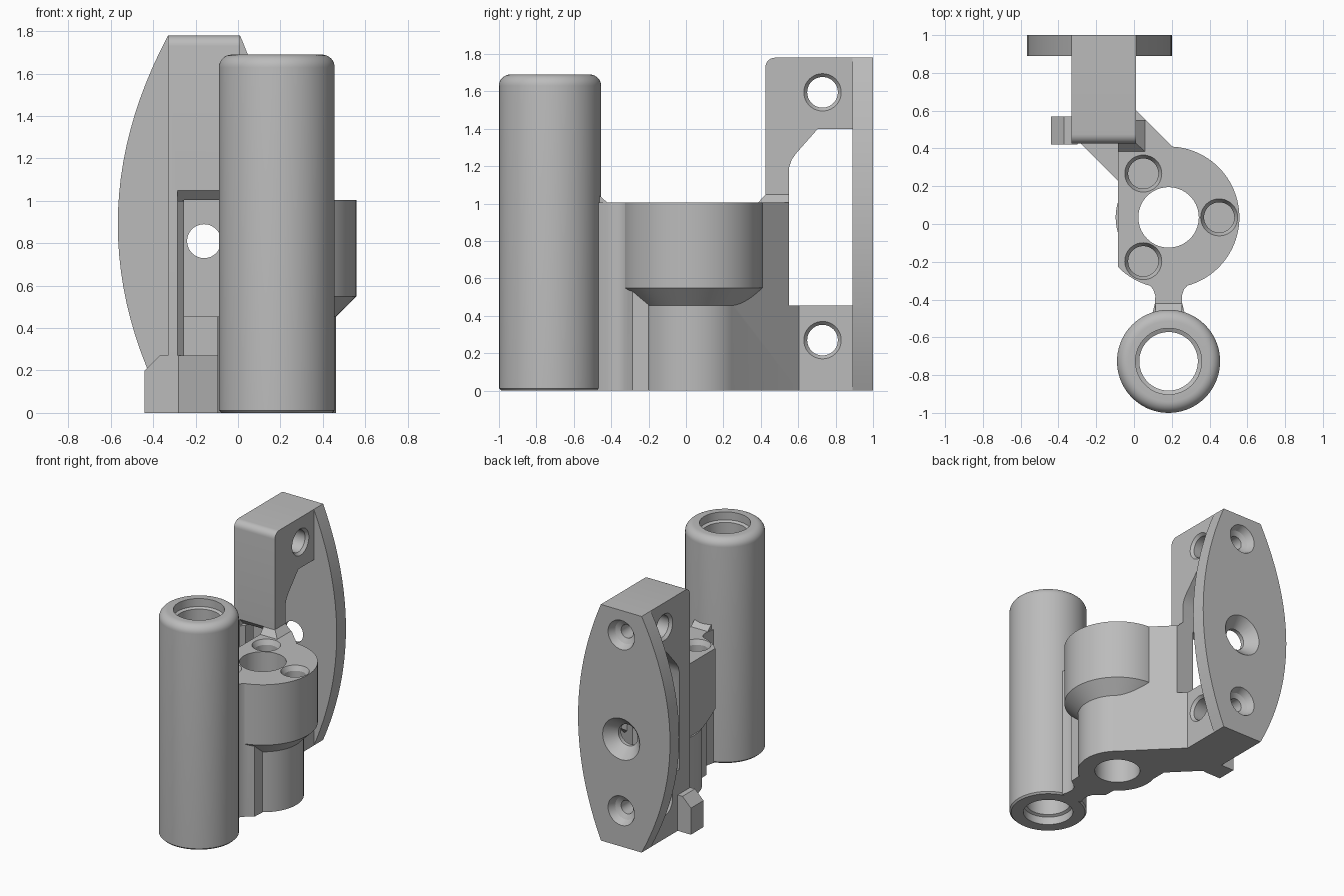
import bpy, bmesh, math
from mathutils import Vector

cube = bpy.data.objects.get("Cube")
if cube:
    bpy.data.objects.remove(cube, do_unlink=True)

grey = bpy.data.materials.new("plain grey")
grey.use_nodes = True
COLOR = (0.5, 0.5, 0.5, 1)
grey.diffuse_color = COLOR
grey.node_tree.nodes["Principled BSDF"].inputs["Base Color"].default_value = COLOR


def finish(name, bm):
    bmesh.ops.recalc_face_normals(bm, faces=bm.faces)
    mesh = bpy.data.meshes.new(name)
    bm.to_mesh(mesh)
    bm.free()
    mesh.materials.append(grey)
    ob = bpy.data.objects.new(name, mesh)
    bpy.context.collection.objects.link(ob)
    return ob


def place(axis, a, b, c):
    """Profile coordinates a, b with c along the axis."""
    return Vector({"X": (c, a, b), "Y": (a, c, b), "Z": (a, b, c)}[axis])


def prism(name, axis, pts, lo, hi):
    bm = bmesh.new()
    ends = [[bm.verts.new(place(axis, a, b, c)) for a, b in pts] for c in (lo, hi)]
    for end in ends:
        bm.faces.new(end)
    n = len(pts)
    for i in range(n):
        j = (i + 1) % n
        bm.faces.new((ends[0][i], ends[0][j], ends[1][j], ends[1][i]))
    return finish(name, bm)


def box(name, x, y, z):
    return prism(name, "Z", [(x[0], y[0]), (x[1], y[0]), (x[1], y[1]), (x[0], y[1])], *z)


def lathe(name, axis, center, profile, n=72):
    """Solid of revolution; profile is (radius, position along axis)."""
    bm = bmesh.new()
    rings = []
    for r, c in profile:
        rings.append([bm.verts.new(place(axis, center[0] + r * math.cos(t * math.tau / n),
                                         center[1] + r * math.sin(t * math.tau / n), c))
                      for t in range(n)])
    bm.faces.new(rings[0])
    bm.faces.new(rings[-1])
    for r0, r1 in zip(rings, rings[1:]):
        for i in range(n):
            j = (i + 1) % n
            bm.faces.new((r0[i], r0[j], r1[j], r1[i]))
    return finish(name, bm)


def combine(target, tools, mode):
    for tool in tools:
        mod = target.modifiers.new(mode, "BOOLEAN")
        mod.operation, mod.solver, mod.object = mode, "EXACT", tool
        with bpy.context.temp_override(object=target, active_object=target):
            bpy.ops.object.modifier_apply(modifier=mod.name)
        bpy.data.objects.remove(tool, do_unlink=True)


# Hinge tube with rounded top and stepped bore
TX, TY, TR, TOP = 0.183, -0.727, 0.273, 1.69
shoulder = [(TR - 0.06 + 0.06 * math.cos(a), TOP - 0.06 + 0.06 * math.sin(a))
            for a in [k * math.pi / 16 for k in range(9)]]
tube = lathe("hinge_tube", "Z", (TX, TY), [(TR - 0.012, 0), (TR, 0.012)] + shoulder)
bore = lathe("bore", "Z", (TX, TY), [(0.175, -0.1), (0.175, 0.06), (0.155, 0.07),
                                     (0.155, 1.62), (0.175, 1.63), (0.175, 1.8)])
combine(tube, [bore], "DIFFERENCE")

# Clamp body: flared round boss, trimmed flat on one side
CX, CY, DECK, FLAT = 0.183, 0.035, 1.005, -0.085
mount = lathe("mount_body", "Z", (CX, CY),
              [(0.28, 0), (0.28, 0.455), (0.375, 0.55), (0.375, DECK)], 96)
combine(mount, [box("trim", (-0.4, FLAT), (-0.4, 0.5), (0.455, 1.1))], "DIFFERENCE")

# Diagonal arm, low wedge and neck toward the tube
arm = prism("arm", "Z", [(FLAT, 0.05), (FLAT, 0.6), (0.01, 0.603), (0.381, 0.232), (CX, CY)], 0, DECK)
wedge = prism("wedge", "Z", [(-0.28, 0.425), (-0.28, 0.5), (0, 0.5), (0.1, 0.1), (0.04, 0.105)], 0, 0.27)
half = [(0.16, -0.2), (0.155, -0.285), (0.11, -0.315), (0.082, -0.345),
        (0.07, -0.38), (0.072, -0.42), (0.085, -0.472)]
neck = prism("neck", "Z", [(CX - a, b) for a, b in half] + [(CX + a, b) for a, b in reversed(half)], 0, DECK)

# Upright bracket block with rounded top front edge
HEIGHT, BX0, BX1, BY = 1.78, -0.33, 0.01, 0.425
top_edge = [(BY + 0.05 - 0.05 * math.cos(a), HEIGHT - 0.05 + 0.05 * math.sin(a))
            for a in [k * math.pi / 12 for k in range(7)]]
block = prism("block", "X", [(BY, 0)] + top_edge + [(0.95, HEIGHT), (0.95, 0)], BX0, BX1)

# Bowed mounting plate
def bow(x, depth):
    return [(x + depth * (1 - (k / 12 - 1) ** 2), HEIGHT * k / 24) for k in range(25)]

plate = prism("plate", "Y", bow(BX0, -0.237) + bow(BX1, 0.19)[::-1], 0.89, 1.0)

# Side tab with sloped top
tab = prism("tab", "Y", [(-0.44, 0), (-0.44, 0.2), (-0.37, 0.27), (-0.3, 0.27), (-0.3, 0)], 0.42, 0.57)

# Sloped collar where the block rises from the deck
bm = bmesh.new()
for x0, x1, y0, z in ((FLAT, 0.057, 0.385, DECK - 0.02), (FLAT, 0.057, 0.385, DECK),
                      (FLAT, 0.01, 0.427, 1.05)):
    for p in ((x0, y0, z), (x1, y0, z), (x1, 0.55, z), (x0, 0.55, z)):
        bm.verts.new(p)
bmesh.ops.convex_hull(bm, input=bm.verts)
collar = finish("collar", bm)
combine(mount, [arm, wedge, neck, block, plate, tab, collar], "UNION")

# Window through the block, and front opening with bevelled rim
window = prism("window", "X", [(0.55, 0.455), (0.55, 1.19), (0.565, 1.235), (0.59, 1.27),
                               (0.705, 1.4), (0.89, 1.4), (0.89, 0.455)], -0.7, 0.4)
opening = prism("opening", "Z", [(-0.285, 0.41), (-0.285, 0.425), (-0.255, 0.455),
                                 (-0.255, 0.57), (FLAT, 0.57), (FLAT, 0.41)], 0.27, DECK)
rim = prism("rim", "X", [(0.41, 1.065), (0.41, 1.0), (0.475, 1.0)], -0.285, FLAT)
cutters = [window, opening, rim]

# Main bore and three fastener holes in the deck
cutters.append(lathe("main_bore", "Z", (CX, CY), [(0.16, -0.1), (0.16, 1.2)]))
for k in range(3):
    a = k * math.tau / 3
    c = (CX + 0.268 * math.cos(a), CY + 0.268 * math.sin(a))
    cutters.append(lathe("deck_hole", "Z", c, [(0.08, 0.72), (0.08, 0.97), (0.098, DECK), (0.098, 1.1)], 40))

# Cross holes and stepped screw holes at two heights, and the central countersink
MID = (BX0 + BX1) / 2
for z in (0.27, 1.595):
    cutters.append(lathe("cross_hole", "X", (0.73, z), [(0.1, -0.5), (0.1, BX0), (0.082, BX0 + 0.02),
                   (0.082, BX1 - 0.02), (0.1, BX1), (0.1, 0.3)], 40))
    cutters.append(lathe("screw_hole", "Y", (MID, z), [(0.05, 0.7), (0.05, 0.93), (0.085, 0.95),
                   (0.11, 1.0), (0.11, 1.1)], 40))
cutters.append(lathe("countersink", "Y", (MID, 0.81), [(0.08, 0.85), (0.08, 0.92), (0.155, 1.0), (0.155, 1.1)], 48))
combine(mount, cutters, "DIFFERENCE")

# Small fillet where the neck meets the tube
fillet = prism("neck_fillet", "X", [(-0.47, DECK), (-0.465, 1.045), (-0.42, DECK)], CX - 0.07, CX + 0.07)

# Trim the neck clear of the tube bore side and shade
for ob in (tube, mount, fillet):
    bpy.ops.object.select_all(action="DESELECT")
    ob.select_set(True)
    bpy.context.view_layer.objects.active = ob
    bpy.ops.object.shade_smooth_by_angle(angle=math.radians(25))
